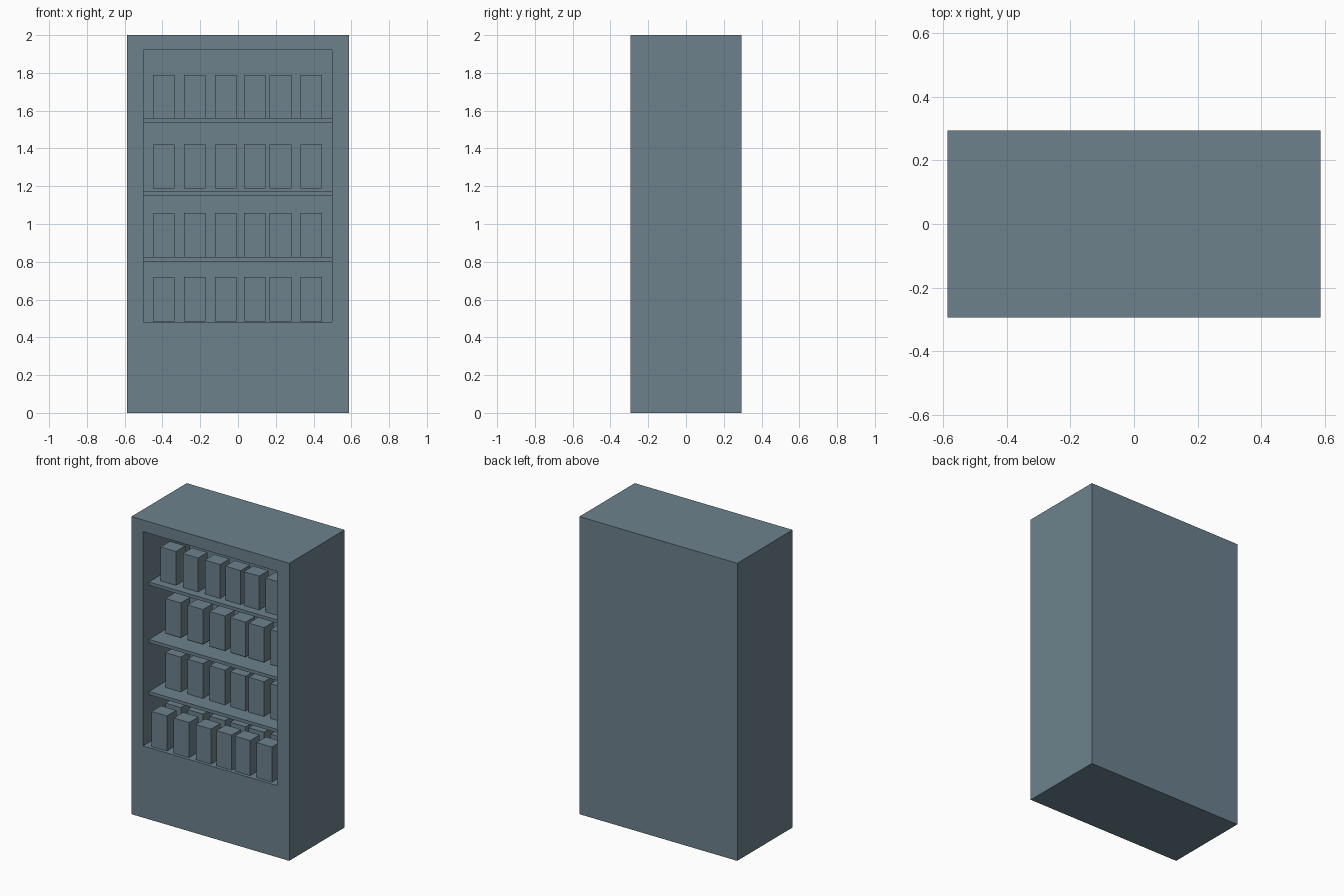
import bpy, bmesh

if "Cube" in bpy.data.objects:
    bpy.data.objects.remove(bpy.data.objects["Cube"])

W, D, H = 0.587, 0.294, 2.0          # half width, half depth, height
X0, X1, Z0, Z1 = -0.5, 0.497, 0.482, 1.922   # display opening
BACK = 0.2                            # back wall of the display space

# Blue-grey paint shared by every part
paint = bpy.data.materials.new("slate_paint")
paint.diffuse_color = (0.150, 0.222, 0.264, 1)
paint.use_nodes = True
paint.node_tree.nodes["Principled BSDF"].inputs["Base Color"].default_value = paint.diffuse_color


def finish(bm, name):
    bmesh.ops.recalc_face_normals(bm, faces=bm.faces)
    mesh = bpy.data.meshes.new(name)
    bm.to_mesh(mesh)
    bm.free()
    mesh.materials.append(paint)
    obj = bpy.data.objects.new(name, mesh)
    bpy.context.collection.objects.link(obj)
    return obj


def add_box(bm, x0, x1, y0, y1, z0, z1):
    verts = bmesh.ops.create_cube(bm, size=1)["verts"]
    for v in verts:
        v.co.x = x1 if v.co.x > 0 else x0
        v.co.y = y1 if v.co.y > 0 else y0
        v.co.z = z1 if v.co.z > 0 else z0


def box(name, *dims):
    bm = bmesh.new()
    add_box(bm, *dims)
    return finish(bm, name)


# Cabinet: a block whose front face is narrowed to the opening, then pushed in
bm = bmesh.new()
add_box(bm, -W, W, -D, D, 0, H)
front = min(bm.faces, key=lambda f: f.calc_center_median().y)
front = bmesh.ops.extrude_discrete_faces(bm, faces=[front])["faces"][0]
for v in front.verts:
    v.co.x = X1 if v.co.x > 0 else X0
    v.co.z = Z1 if v.co.z > 1 else Z0
front = bmesh.ops.extrude_discrete_faces(bm, faces=[front])["faces"][0]
for v in front.verts:
    v.co.y = BACK
finish(bm, "cabinet")

# Shelves
for i, top in enumerate((0.824, 1.174, 1.560)):
    box(f"shelf_{i + 1}", X0, X1, -0.232, BACK, top - 0.022, top)

# Rows of packages: (name, front y, bottom z, top z)
COLUMNS = (-0.394, -0.229, -0.065, 0.088, 0.225, 0.387)
ROWS = (
    ("bottom_front", -0.274, 0.483, 0.719),
    ("bottom_rear", -0.126, 0.483, 0.719),
    ("lower", -0.126, 0.824, 1.058),
    ("middle", -0.126, 1.188, 1.422),
    ("upper", -0.178, 1.558, 1.788),
)
for name, y, z0, z1 in ROWS:
    for i, x in enumerate(COLUMNS):
        box(f"package_{name}_{i + 1}", x - 0.057, x + 0.057, y, y + 0.1, z0, z1)
